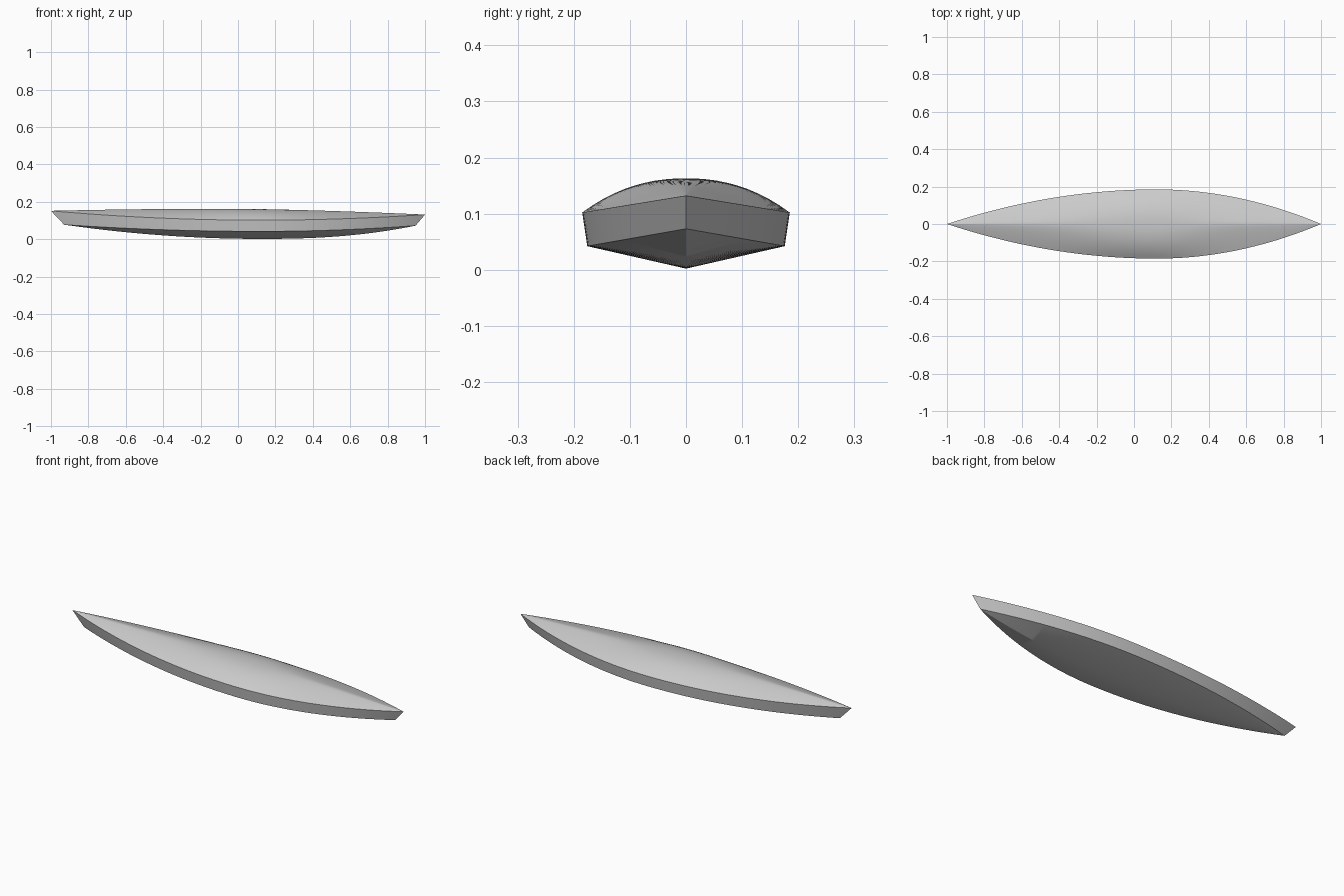
import bpy, bmesh, math

cube = bpy.data.objects.get("Cube")
if cube:
    bpy.data.objects.remove(cube, do_unlink=True)

STATIONS = 64
DECK_STEPS = 20
MID = 0.12  # widest station


def line(u, ends, half, low, end_z):
    """Point on a long hull line: u runs from bow (-1) to stern (+1)."""
    side = 0 if u < 0 else 1
    x = MID + abs(u) * (ends[side] - MID)
    return x, half * (1 - u * u), low + (end_z[side] - low) * u * u


def ridge_height(x):
    """Crown of the deck, highest a little ahead of the middle."""
    d = x + 0.05
    return 0.163 - (0.011 * (d / 0.95) ** 2 if d < 0 else 0.031 * (d / 1.05) ** 1.5)


def section(u):
    """One closed cross-section: deck, side, bottom, side."""
    x, w, z = line(u, (-1, 1), 0.185, 0.102, (0.152, 0.132))
    cx, cw, cz = line(u, (-0.93, 0.95), 0.176, 0.042, (0.078, 0.073))
    rise = max(ridge_height(x) - z, 0)
    # Deck is roof-like at the ends and rounded around the middle
    spread = 0.42 if x < 0.08 else 0.28
    power = 1.2 + 1.1 * math.exp(-((x - 0.08) / spread) ** 2)
    ring = []
    for i in range(DECK_STEPS + 1):
        t = 1 - 2 * i / DECK_STEPS
        ring.append((x, t * w, z + rise * (1 - abs(t) ** power)))
    keel_end, keel_power = (0.078, 2.0) if u < 0 else (0.073, 2.4)
    keel = 0.002 + (keel_end - 0.002) * abs(u) ** keel_power
    ring += [(cx, -cw, cz), (cx, 0, min(keel, cz)), (cx, cw, cz)]
    return ring


# Hull lofted through the stations
bm = bmesh.new()
rings = [[bm.verts.new(p) for p in section(-1 + 2 * s / STATIONS)]
         for s in range(STATIONS + 1)]
for a, b in zip(rings, rings[1:]):
    n = len(a)
    for i in range(n):
        j = (i + 1) % n
        bm.faces.new((a[i], a[j], b[j], b[i]))
bmesh.ops.remove_doubles(bm, verts=bm.verts, dist=0.00005)
bmesh.ops.recalc_face_normals(bm, faces=bm.faces)
mesh = bpy.data.meshes.new("boat_hull")
bm.to_mesh(mesh)
bm.free()
hull = bpy.data.objects.new("boat_hull", mesh)
bpy.context.collection.objects.link(hull)

# Single light grey finish
grey = bpy.data.materials.new("light_grey")
grey.use_nodes = True
colour = (0.6, 0.6, 0.6, 1)
grey.diffuse_color = colour
grey.node_tree.nodes["Principled BSDF"].inputs["Base Color"].default_value = colour
mesh.materials.append(grey)

# Smooth panels with sharp deck edge and chine
bpy.ops.object.select_all(action="DESELECT")
hull.select_set(True)
bpy.context.view_layer.objects.active = hull
bpy.ops.object.shade_smooth_by_angle(angle=math.radians(30))
